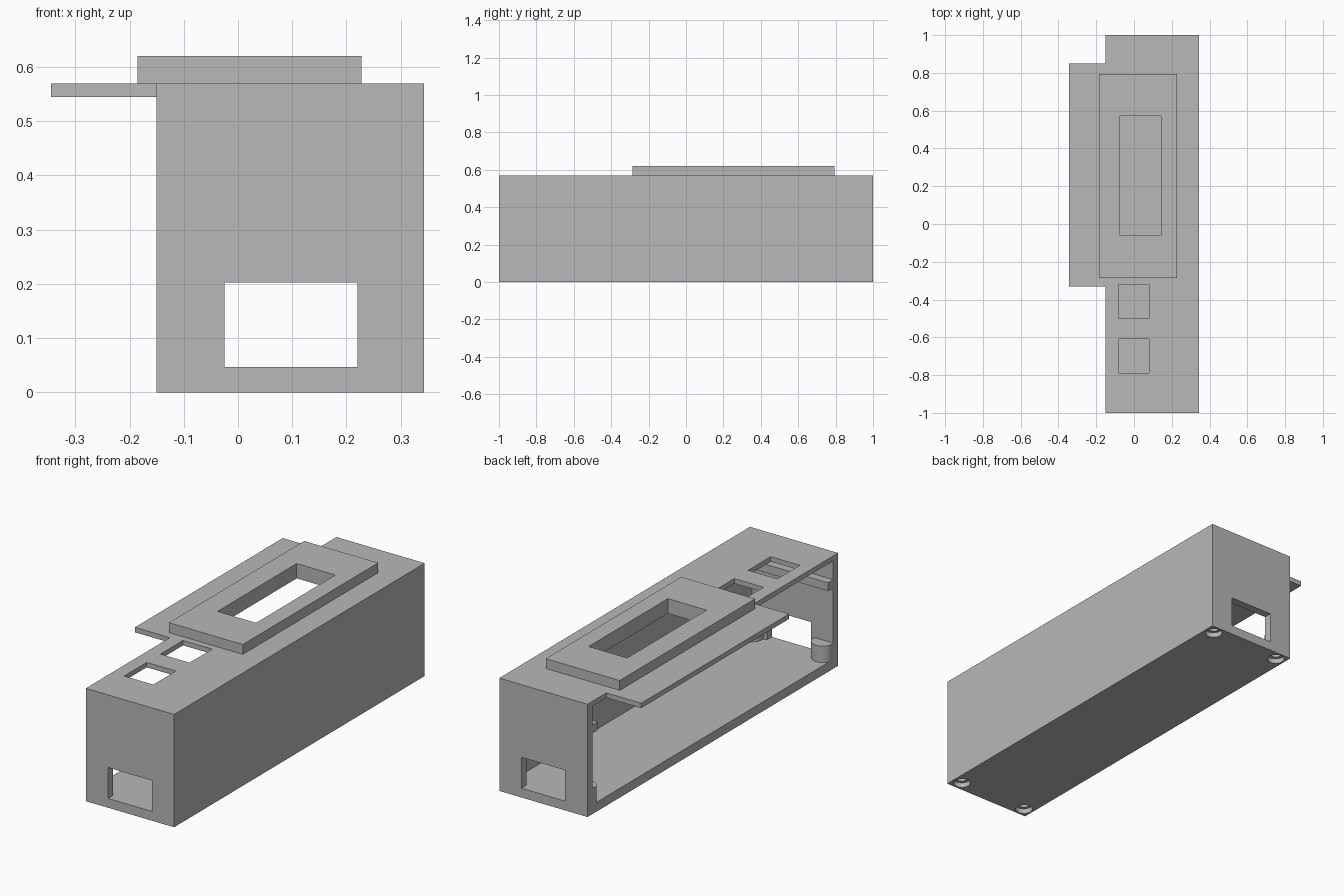
import bpy

cube = bpy.data.objects.get("Cube")
if cube:
    bpy.data.objects.remove(cube, do_unlink=True)

grey = bpy.data.materials.new("plain grey")
grey.use_nodes = True
grey.diffuse_color = (0.48, 0.48, 0.48, 1)
grey.node_tree.nodes["Principled BSDF"].inputs["Base Color"].default_value = (0.48, 0.48, 0.48, 1)


def finish(obj, name):
    obj.name = name
    obj.data.materials.clear()
    obj.data.materials.append(grey)
    return obj


def box(name, x, y, z):
    """Box from (min, max) spans on each axis."""
    bpy.ops.mesh.primitive_cube_add(size=1)
    obj = bpy.context.object
    spans = (x, y, z)
    for v in obj.data.vertices:
        v.co = [b if c > 0 else a for c, (a, b) in zip(v.co, spans)]
    return finish(obj, name)


def rod(name, x, y, r, z0, z1):
    bpy.ops.mesh.primitive_cylinder_add(vertices=48, radius=r, depth=z1 - z0,
                                        location=(x, y, (z0 + z1) / 2))
    bpy.ops.object.transform_apply(location=True, rotation=False, scale=False)
    return finish(bpy.context.object, name)


def combine(obj, other, operation):
    """Apply a boolean and discard the second object."""
    mod = obj.modifiers.new("boolean", "BOOLEAN")
    mod.operation, mod.solver, mod.object = operation, "EXACT", other
    bpy.context.view_layer.objects.active = obj
    bpy.ops.object.modifier_apply(modifier=mod.name)
    bpy.data.objects.remove(other, do_unlink=True)


LEFT, RIGHT, TOP = -0.15, 0.343, 0.57
WALL, FLOOR, ROOF = 0.04, 0.047, 0.025
WIN_X, WIN_Y = (-0.073, 0.143), (-0.06, 0.573)

# Hollow case, open along one long side
case = box("case", (LEFT, RIGHT), (-1, 1), (0, TOP))
combine(case, box("cavity", (LEFT - 0.1, RIGHT - WALL), (WALL - 1, 1 - WALL),
                  (FLOOR, TOP - ROOF)), "DIFFERENCE")

# Side tab flush with the roof
combine(case, box("tab", (-0.345, LEFT + 0.05), (-0.33, 0.85), (TOP - ROOF, TOP)), "UNION")

# Ledges on the inside of both end walls
for s in (-1, 1):
    span = sorted((s * 0.92, s * 0.98))
    combine(case, box("ledge", (LEFT, RIGHT - WALL / 2), span, (0.408, 0.45)), "UNION")

# Corner posts, trimmed to the case outline
corners = [(x, y) for x in (LEFT + 0.05, RIGHT - 0.05) for y in (-0.95, 0.95)]
for x, y in corners:
    post = rod("post", x, y, 0.054, 0.02, 0.13)
    combine(post, box("trim", (LEFT, RIGHT), (-1, 1), (0, TOP)), "INTERSECT")
    combine(case, post, "UNION")

# Stepped round recesses under the posts
for x, y in corners:
    combine(case, rod("recess", x, y, 0.041, -0.05, 0.025), "DIFFERENCE")
    combine(case, rod("pilot_hole", x, y, 0.024, -0.05, 0.09), "DIFFERENCE")

# Port through both ends, button holes and display window in the roof
combine(case, box("port", (-0.025, 0.22), (-1.1, 1.1), (FLOOR, 0.203)), "DIFFERENCE")
for span in ((-0.5, -0.32), (-0.79, -0.61)):
    combine(case, box("button_hole", (-0.083, 0.08), span, (0.5, 0.6)), "DIFFERENCE")
combine(case, box("window", WIN_X, WIN_Y, (0.5, 0.6)), "DIFFERENCE")

# Raised display bezel
bezel = box("display_bezel", (-0.185, 0.228), (-0.287, 0.793), (TOP, 0.62))
combine(bezel, box("window", WIN_X, WIN_Y, (0.5, 0.7)), "DIFFERENCE")

for obj in (case, bezel):
    finish(obj, obj.name)
